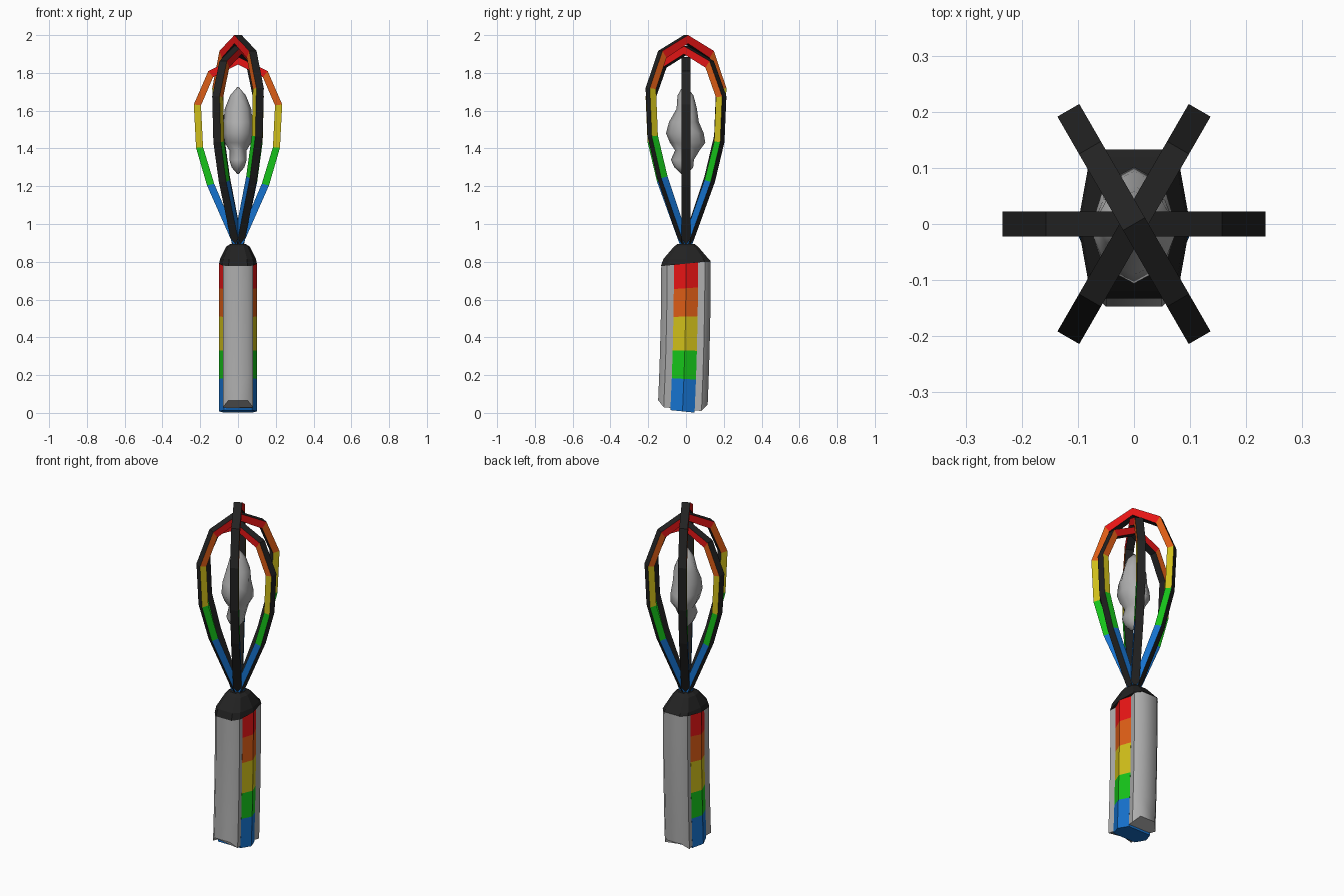
import bpy
import math

if "Cube" in bpy.data.objects:
    bpy.data.objects.remove(bpy.data.objects["Cube"])


def material(name, color):
    m = bpy.data.materials.new(name)
    m.use_nodes = True
    m.diffuse_color = (*color, 1)
    m.node_tree.nodes["Principled BSDF"].inputs["Base Color"].default_value = (*color, 1)
    return m


red = material("red", (0.85, 0.008, 0.008))
orange = material("orange", (0.72, 0.11, 0.008))
yellow = material("yellow", (0.63, 0.52, 0.01))
green = material("green", (0.008, 0.55, 0.01))
blue = material("blue", (0.008, 0.17, 0.62))
black = material("black", (0.016, 0.016, 0.016))
grey = material("light grey", (0.42, 0.42, 0.42))
RAINBOW = [red, orange, yellow, green, blue]


def build(name, verts, faces, mats, indices=None, smooth=None):
    mesh = bpy.data.meshes.new(name)
    mesh.from_pydata(verts, [], faces)
    for m in mats:
        mesh.materials.append(m)
    if indices:
        mesh.polygons.foreach_set("material_index", indices)
    ob = bpy.data.objects.new(name, mesh)
    bpy.context.collection.objects.link(ob)
    bpy.ops.object.select_all(action="DESELECT")
    ob.select_set(True)
    bpy.context.view_layer.objects.active = ob
    bpy.ops.object.mode_set(mode="EDIT")
    bpy.ops.mesh.select_all(action="SELECT")
    bpy.ops.mesh.normals_make_consistent(inside=False)
    bpy.ops.object.mode_set(mode="OBJECT")
    if smooth:
        bpy.ops.object.shade_smooth_by_angle(angle=math.radians(smooth))
    return ob


def loft(name, rings, mats, banded=False, smooth=None):
    """Skin a stack of equal rings and cap both ends."""
    n = len(rings[0])
    verts = [p for ring in rings for p in ring]
    faces, idx = [], []
    for r in range(len(rings) - 1):
        for i in range(n):
            j = (i + 1) % n
            faces.append((r * n + i, r * n + j, (r + 1) * n + j, (r + 1) * n + i))
            idx.append(r if banded else 0)
    faces += [tuple(range(n)), tuple(range(len(verts) - n, len(verts)))]
    idx += [0, len(rings) - 2 if banded else 0]
    return build(name, verts, faces, mats, idx, smooth)


def bent(x, y, z):
    """Place a handle point along the slightly curved grip."""
    t = (0.79 - z) / 0.77
    return (x, y - 0.018 * t * t, z + y * 0.1 * (1 - 2 * t))


# Striped grip core
core = [(0.1, 0), (0.074, 0.064), (-0.074, 0.064), (-0.1, 0), (-0.074, -0.064), (0.074, -0.064)]
levels = [0.79, 0.66, 0.51, 0.33, 0.18, 0.008]
loft("grip_core", [[bent(x, y, z) for x, y in core] for z in levels], RAINBOW, banded=True)

# Front and back grip panels with bevelled lower edges
half = [(0.073, 0.06), (0.08, 0.1), (0.05, 0.131)]
panel = half + [(-x, y) for x, y in reversed(half)]
for side, name in ((-1, "front_panel"), (1, "back_panel")):
    rings = [[bent(x, side * y, z) for x, y in panel] for z in levels[:-1]]
    rings.append([bent(x, side * y, 0.055 if y > 0.12 else 0.02) for x, y in panel])
    loft(name, rings, [grey], smooth=50)

# Dark collar where the wires meet the grip
outline = [(0.1, 0), (0.082, 0.1), (0.05, 0.133), (-0.05, 0.133), (-0.082, 0.1)]
outline += [(-x, -y) for x, y in outline[:1]] + [(x, -y) for x, y in reversed(outline[1:])]
collar = [[(x, y, 0.79 + 0.1 * y) for x, y in outline]]
for z, sx, sy in ((0.815, 0.95, 0.9), (0.88, 0.62, 0.48), (0.895, 0.4, 0.33)):
    collar.append([(x * sx, y * sy, z) for x, y in outline])
loft("collar", collar, [black])

# Wire loops: black outer and inner faces, striped flanks
side_path = [(0, 1.885), (0.157, 1.81), (0.234, 1.633), (0.222, 1.403), (0.164, 1.204), (0.012, 0.86)]
inner_path = [(0, 1.845), (0.132, 1.777), (0.196, 1.628), (0.185, 1.407), (0.126, 1.213), (-0.025, 0.86)]
BASE, WIDTH = 0.86, 0.0225


def wire_loop(name, angle, stretch):
    c, s = math.cos(angle), math.sin(angle)
    verts, faces, idx = [], [], []

    def place(r, off, z):
        return (r * c - off * s, r * s + off * c, BASE + (z - BASE) * stretch)

    for sign in (1, -1):
        start = len(verts)
        for (ro, zo), (ri, zi) in zip(side_path, inner_path):
            for r, z, off in ((ro, zo, WIDTH), (ri, zi, WIDTH), (ri, zi, -WIDTH), (ro, zo, -WIDTH)):
                verts.append(place(sign * r, off, z))
        for k in range(len(side_path) - 1):
            a = start + 4 * k
            for e in range(4):
                f = (e + 1) % 4
                faces.append((a + e, a + f, a + 4 + f, a + 4 + e))
                idx.append(5 if e % 2 else k)
    # Rule: flanks take the stripe colour, the other faces are black
    build(name, verts, faces, RAINBOW + [black], idx)


def top_stretch(z):
    return (z - BASE) / (1.885 - BASE)


wire_loop("low_wire_loop", 0, 1)
wire_loop("middle_wire_loop", math.radians(60), top_stretch(1.942))
wire_loop("tall_wire_loop", math.radians(-60), top_stretch(2.0))

# Lump held inside the wires: height, half width, front and back limits
lump = [
    (1.725, 0.004, -0.02, 0.005), (1.68, 0.042, -0.045, 0.04), (1.61, 0.07, -0.05, 0.058),
    (1.54, 0.077, -0.09, 0.068), (1.48, 0.077, -0.106, 0.094), (1.43, 0.07, -0.085, 0.102),
    (1.39, 0.046, -0.058, 0.072), (1.34, 0.046, -0.08, 0.042), (1.3, 0.034, -0.062, 0.038),
    (1.265, 0.004, -0.025, 0.008)]
rings = []
for z, w, front, back in lump:
    mid, depth = (front + back) / 2, (back - front) / 2
    rings.append([(w * math.cos(i * math.pi / 4), mid + depth * math.sin(i * math.pi / 4), z) for i in range(8)])
loft("inner_lump", rings, [grey], smooth=60)
